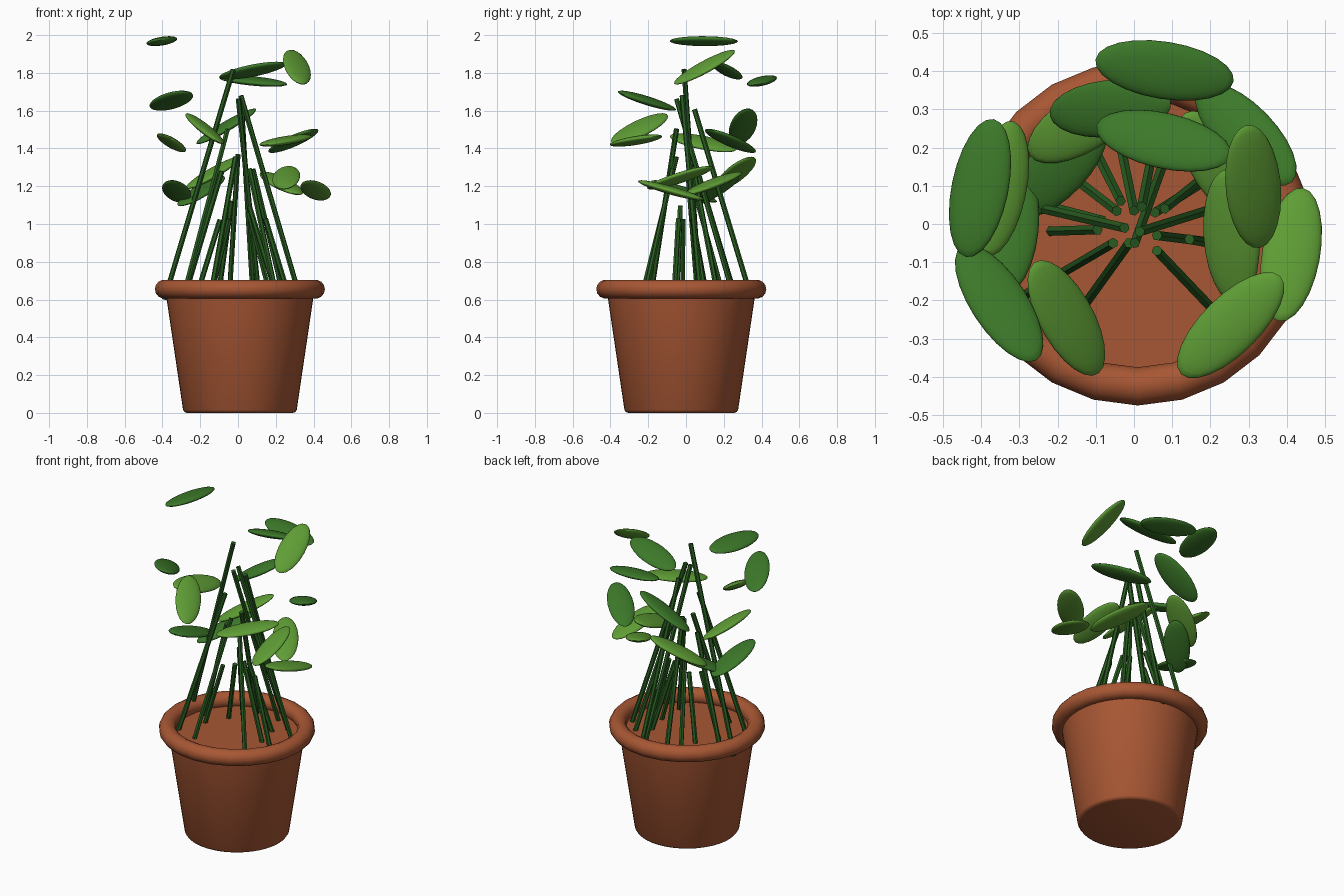
import bpy, bmesh, math
from mathutils import Vector, Matrix

if "Cube" in bpy.data.objects:
    bpy.data.objects.remove(bpy.data.objects["Cube"])


def material(name, rgb):
    m = bpy.data.materials.new(name)
    m.diffuse_color = (*rgb, 1)
    m.use_nodes = True
    m.node_tree.nodes["Principled BSDF"].inputs["Base Color"].default_value = m.diffuse_color
    return m


TERRACOTTA = material("terracotta", (0.39, 0.095, 0.034))
STEM = material("stem_green", (0.022, 0.11, 0.015))
DARK = material("dark_leaf_green", (0.045, 0.19, 0.022))
LIGHT = material("light_leaf_green", (0.115, 0.34, 0.036))
CX, CY = 0.01, -0.025          # pot centre


def finish(name, bm, mat, smooth=None):
    bmesh.ops.recalc_face_normals(bm, faces=bm.faces)
    me = bpy.data.meshes.new(name)
    bm.to_mesh(me)
    bm.free()
    me.materials.append(mat)
    ob = bpy.data.objects.new(name, me)
    bpy.context.collection.objects.link(ob)
    if smooth:
        bpy.ops.object.select_all(action='DESELECT')
        ob.select_set(True)
        bpy.context.view_layer.objects.active = ob
        bpy.ops.object.shade_smooth_by_angle(angle=math.radians(smooth))
    return ob


def lathe(name, profile, sides, mat, closed=False):
    """Turn a (radius, z) profile around the pot axis."""
    bm = bmesh.new()
    rings = []
    for r, z in profile:
        rings.append([bm.verts.new((CX + r * math.cos(2 * math.pi * i / sides),
                                    CY + r * math.sin(2 * math.pi * i / sides), z))
                      for i in range(sides)])
    pairs = list(zip(rings, rings[1:]))
    if closed:
        pairs.append((rings[-1], rings[0]))
    else:
        bm.faces.new(rings[0])
        bm.faces.new(rings[-1])
    for a, b in pairs:
        for i in range(sides):
            j = (i + 1) % sides
            bm.faces.new((a[i], a[j], b[j], b[i]))
    return finish(name, bm, mat, 40)


def stem(name, top, angle, base_z=0.6, slope=0.307, radius=0.014):
    """Thin six-sided rod, leaning in from the given compass angle."""
    top = Vector(top)
    run = (top.z - base_z) * slope
    a = math.radians(angle)
    base = Vector((top.x + run * math.cos(a), top.y + run * math.sin(a), base_z))
    axis = top - base
    bm = bmesh.new()
    bmesh.ops.create_cone(bm, cap_ends=True, segments=6, radius1=radius,
                          radius2=radius, depth=axis.length)
    rot = axis.to_track_quat('Z', 'Y').to_matrix().to_4x4()
    bm.transform(Matrix.Translation((top + base) / 2) @ rot)
    finish(name, bm, STEM)


def leaf(name, centre, along, roll, mat):
    """Flattened ball; roll is the rise of the blade towards the outside."""
    u = Vector(along).normalized()
    out = Vector((u.y, -u.x, 0)).normalized()
    if out.dot(Vector((centre[0], centre[1], 0))) < 0:
        out = -out
    v = out + Vector((0, 0, roll))
    v = (v - u * v.dot(u)).normalized()
    w = u.cross(v)
    rot = Matrix((u, v, w)).transposed().to_4x4()
    bm = bmesh.new()
    bmesh.ops.create_uvsphere(bm, u_segments=24, v_segments=14, radius=1)
    bm.transform(Matrix.Translation(centre) @ rot
                 @ Matrix.Diagonal((0.184, 0.076, 0.022, 1)))
    finish(name, bm, mat, 60)


# Pot body and rounded rim
lathe("pot_body", [(0.28, 0), (0.293, 0.004), (0.301, 0.016), (0.392, 0.63)],
      48, TERRACOTTA)
lathe("pot_rim", [(0.4 + 0.05 * math.cos(2 * math.pi * k / 14),
                   0.655 + 0.05 * math.sin(2 * math.pi * k / 14))
                  for k in range(14)], 24, TERRACOTTA, closed=True)

# Leaves with their stems: centre, long direction, roll, colour, stem top x/y
plants = [
    ((0.08, 0.402, 1.757), (1, -0.16, -0.1), 0.15, DARK, (0.02, 0.045)),
    ((0.078, 0.218, 1.812), (0.95, -0.22, 0.2), -0.3, DARK, (0.002, -0.05)),
    ((-0.403, 0.094, 1.968), (0.2, 1, 0), -0.2, DARK, (-0.025, -0.01)),
    ((0.312, 0.098, 1.83), (-0.12, 1, 0.55), -0.35, LIGHT, (0.015, -0.02)),
    ((-0.353, -0.207, 1.653), (0.54, -0.84, 0.25), 0.3, DARK, (-0.055, -0.05)),
    ((-0.177, -0.246, 1.505), (0.47, -0.8, -0.42), 0.4, LIGHT, (-0.013, -0.05)),
    ((0.253, -0.265, 1.442), (0.71, 0.7, 0.13), 0, LIGHT, (0.06, -0.07)),
    ((0.411, -0.08, 1.178), (0.17, 0.95, -0.27), 0, LIGHT, (0.145, -0.04)),
    ((0.255, -0.032, 1.245), (-0.05, 0.95, 0.3), 0.3, LIGHT, (0.06, -0.03)),
    ((0.293, 0.235, 1.44), (0.68, -0.7, 0.34), 0, DARK, (0.08, 0.04)),
    ((-0.352, 0.092, 1.43), (0.2, 0.95, -0.2), 0.4, LIGHT, (-0.085, 0.01)),
    ((-0.325, -0.01, 1.173), (0.1, 0.95, -0.3), 0.1, DARK, (-0.095, -0.015)),
    ((-0.062, 0.302, 1.517), (0.86, 0.1, 0.5), 0.2, DARK, (0, 0.035)),
    ((-0.133, 0.265, 1.27), (0.75, 0.45, 0.45), 0, LIGHT, (-0.035, 0.06)),
    ((-0.195, 0.15, 1.175), (0.65, 0.7, 0.45), 0, DARK, (-0.045, 0.034)),
    ((0.23, 0.145, 1.215), (-0.5, 0.75, 0.3), 0, LIGHT, (0.055, 0.03)),
]
for n, (c, along, roll, mat, tip) in enumerate(plants, 1):
    leaf(f"leaf_{n:02d}", c, along, roll, mat)
    stem(f"stem_{n:02d}", (*tip, c[2] - 0.15),
         math.degrees(math.atan2(c[1] + 0.0, c[0])))
